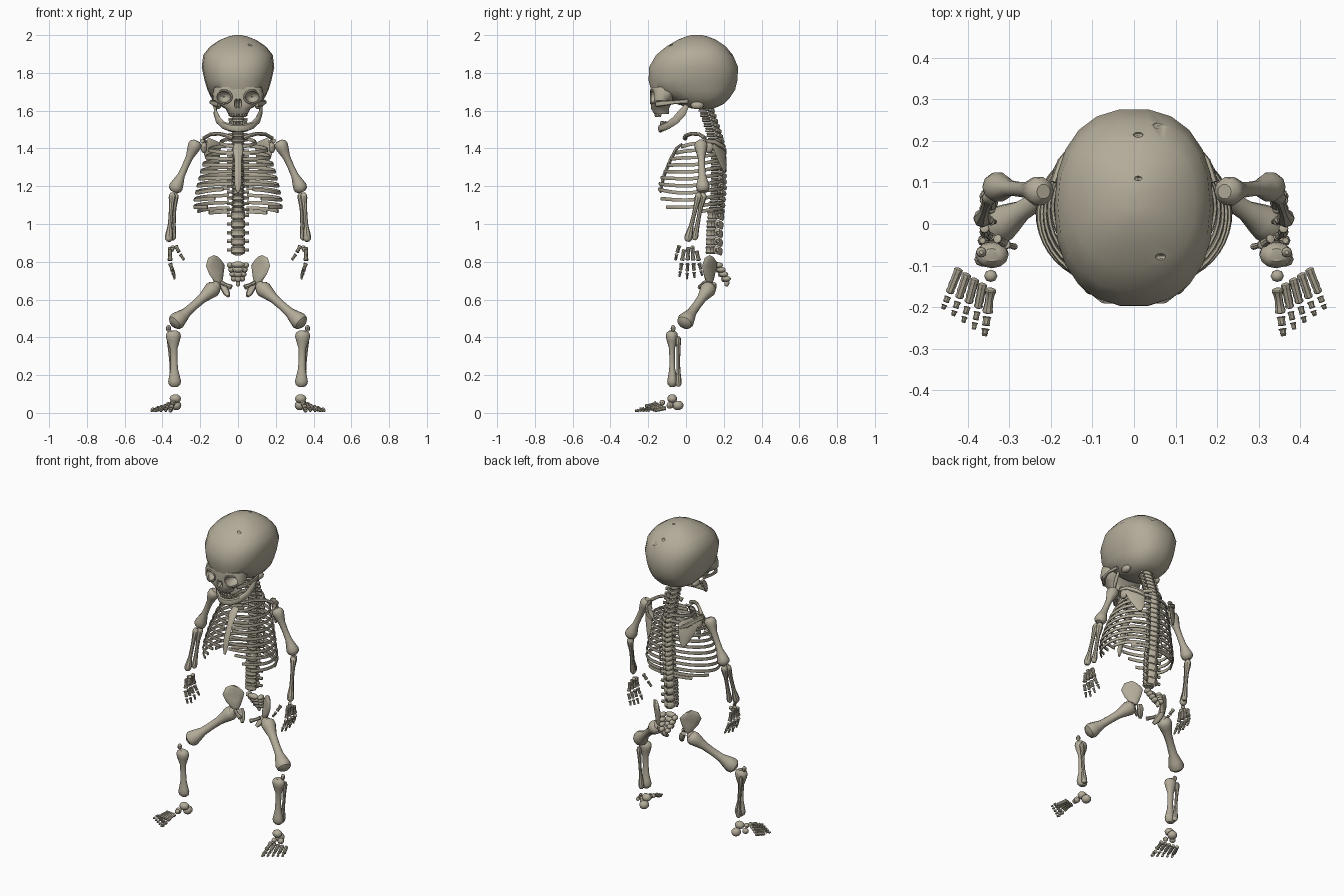
import bpy, bmesh, math
from mathutils import Vector as V

mat = bpy.data.materials.new("bone")
mat.diffuse_color = (0.45, 0.41, 0.32, 1)
SIDES = ((1, "left"), (-1, "right"))


def loft(name, rings):
    """Skin a list of equal-length vertex rings and cap both ends."""
    bm = bmesh.new()
    vs = [[bm.verts.new(p) for p in r] for r in rings]
    n = len(vs[0])
    for a, b in zip(vs, vs[1:]):
        for i in range(n):
            bm.faces.new((a[i], a[(i + 1) % n], b[(i + 1) % n], b[i]))
    bm.faces.new(vs[0])
    bm.faces.new(vs[-1])
    bmesh.ops.recalc_face_normals(bm, faces=bm.faces)
    me = bpy.data.meshes.new(name)
    bm.to_mesh(me)
    bm.free()
    me.materials.append(mat)
    ob = bpy.data.objects.new(name, me)
    bpy.context.collection.objects.link(ob)
    return ob


def tube(name, pts, radii, n=8, ref=(0, 0, 1), s=1):
    """Tube along pts; each radius is (across ref, along ref)."""
    pts = [V((p[0] * s, p[1], p[2])) for p in pts]
    ref = V((ref[0] * s, ref[1], ref[2]))
    rings = []
    for i, p in enumerate(pts):
        t = (pts[min(i + 1, len(pts) - 1)] - pts[max(i - 1, 0)]).normalized()
        u = t.cross(ref).normalized()
        w = u.cross(t)
        a, b = radii[i] if isinstance(radii, list) else radii
        rings.append([p + u * a * math.cos(k * math.tau / n) + w * b * math.sin(k * math.tau / n)
                      for k in range(n)])
    return loft(name, rings)


def bone(name, p0, p1, r0, rs, r1, n=10, s=1, flat=1.0):
    """Long bone: swollen ends on a slim shaft."""
    a, b = V(p0), V(p1)
    prof = [(0, r0 * .5), (.04, r0 * .9), (.1, r0), (.18, r0 * .85), (.32, rs * 1.1), (.5, rs),
            (.68, rs * 1.1), (.82, r1 * .85), (.9, r1), (.96, r1 * .9), (1, r1 * .5)]
    return tube(name, [a.lerp(b, t) for t, _ in prof], [(r, r * flat) for _, r in prof], n, (0, 1, 0.05), s)


def ball(name, c, r, s=1, n=12):
    """Ellipsoid."""
    rings = []
    for k in range(1, 8):
        f = math.pi * k / 8
        rings.append([(c[0] * s + r[0] * math.sin(f) * math.cos(a), c[1] + r[1] * math.sin(f) * math.sin(a),
                       c[2] - r[2] * math.cos(f) / math.cos(math.pi / 8))
                      for a in [math.tau * j / n for j in range(n)]])
    return loft(name, rings)


def shell(name, rows, n, e):
    """Stack of superellipse rings given as (z, front y, back y, half width)."""
    def sp(v):
        return math.copysign(abs(v) ** (2 / e), v)
    return loft(name, [[(h * sp(math.cos(a)), (f + b) / 2 + (b - f) / 2 * sp(math.sin(a)), z)
                        for a in [math.tau * j / n for j in range(n)]] for z, f, b, h in rows])


def interp(tab, z):
    for (z0, a), (z1, b) in zip(tab, tab[1:]):
        if z0 >= z >= z1:
            return a + (b - a) * (z0 - z) / (z0 - z1)
    return tab[-1][1]


def cut(targets, cutter):
    for t in targets:
        m = t.modifiers.new("hole", 'BOOLEAN')
        m.operation, m.object, m.solver = 'DIFFERENCE', cutter, 'EXACT'
        bpy.context.view_layer.objects.active = t
        bpy.ops.object.modifier_apply(modifier=m.name)
    bpy.data.objects.remove(cutter)


# skull: braincase and face, with eye sockets, nose opening and soft-spot dents
cranium = shell("cranium", [(1.612, .03, .15, .07), (1.635, -.05, .2, .112), (1.67, -.10, .235, .143),
                            (1.71, -.187, .262, .162), (1.76, -.2, .274, .177), (1.83, -.198, .278, .192),
                            (1.895, -.16, .25, .184), (1.94, -.105, .212, .148), (1.975, -.045, .16, .095),
                            (1.993, 0, .115, .05), (2.0, .03, .085, .015)], 22, 2.3)
face = shell("face", [(1.725, -.186, -.05, .125), (1.69, -.188, -.05, .135), (1.655, -.187, -.07, .132),
                      (1.632, -.187, -.08, .1), (1.61, -.185, -.09, .065), (1.582, -.168, -.09, .052)], 20, 2.6)
for s, side in SIDES:
    cut([cranium, face], ball("socket_cutter", (.075, -.18, 1.673), (.039, .075, .032), s))
    cut([face], ball("nose_cutter", (.009, -.19, 1.638), (.011, .04, .023), s))
    # raised eye socket rim, cheek arch and ear base
    rim = [(.075 + .041 * math.cos(a), -.186 + .035 * max(0, math.cos(a)), 1.673 + .034 * math.sin(a))
           for a in [math.tau * k / 16 for k in range(17)]]
    tube("socket_rim_" + side, rim, (.006, .006), 6, (0, 1, 0), s)
    tube("cheek_arch_" + side, [(.1, -.155, 1.635), (.13, -.12, 1.638), (.145, -.06, 1.645), (.135, .01, 1.65)],
         [(.012, .016), (.009, .014), (.006, .01), (.008, .012)], 8, s=s)
    ball("ear_base_" + side, (.11, .06, 1.628), (.022, .035, .02), s)
for x, y, z, r in [(.06, .24, 1.91, .017), (.01, .215, 1.935, .012), (.01, .11, 1.997, .01), (.065, -.08, 1.955, .015)]:
    cut([cranium], ball("dent_cutter", (x, y, z), (r, r * .6, r)))
# lower jaw and teeth
half = [(.122, .005, 1.628), (.12, -.02, 1.59), (.105, -.055, 1.55), (.075, -.095, 1.522), (.035, -.128, 1.508)]
tube("lower_jaw", half + [(0, -.135, 1.505)] + [(-x, y, z) for x, y, z in half[::-1]],
     [(.007, .012), (.008, .022), (.01, .022), (.012, .02), (.013, .02), (.014, .022),
      (.013, .02), (.012, .02), (.01, .022), (.008, .022), (.007, .012)], 8)
for k in range(7):
    a = math.radians(-60 + 20 * k)
    ball("upper_tooth", (.045 * math.sin(a), -.115 - .045 * math.cos(a), 1.58), (.008, .008, .014), n=6)
    ball("lower_tooth", (.048 * math.sin(a), -.085 - .045 * math.cos(a), 1.533), (.008, .008, .013), n=6)

# spine: body, arch, side and rear processes for every vertebra
axis = [(1.62, .085), (1.5, .125), (1.4, .152), (1.2, .153), (1.0, .135), (.86, .13), (.77, .15)]
z = 1.607
for i in range(24):
    h = .027 if i < 7 else .031 if i < 19 else .046
    y, r = interp(axis, z), (.034 if i < 7 else .03 if i < 19 else .038)
    tube("vertebra_body", [(0, y, z + h * k) for k in (.46, .3, 0, -.3, -.46)],
         [(r * q, r * .75 * q) for q in (.85, 1, .85, 1, .85)], 10, (0, 1, 0))
    for s, side in SIDES:
        tube("vertebra_arch_" + side, [(.022, y + .02, z + .004), (.03, y + .038, z), (.018, y + .05, z - .006), (0, y + .056, z - .01)],
             (.008, h * .45), 8, s=s)
        tube("side_process_" + side, [(.024, y + .03, z), (.056 if i > 6 else .048, y + .038, z)], (.008, .01), 6, s=s)
    z -= h
# sacrum and tail bone
for k in range(5):
    r = .036 - .006 * k
    ball("sacrum_segment", (0, .155 + .015 * k, .785 - .025 * k), (r, .02 - .002 * k, .016))
    for s, side in SIDES:
        if k < 4:
            ball("sacrum_wing_" + side, (.042 - .007 * k, .172 + .014 * k, .782 - .024 * k), (.017, .024, .014), s)
ball("tail_bone", (0, .218, .69), (.012, .012, .016))

# breastbone
tube("breastbone", [(0, -.02, 1.425), (0, -.05, 1.40), (0, -.082, 1.34), (0, -.115, 1.26), (0, -.13, 1.2), (0, -.135, 1.165)],
     [(.02, .006), (.027, .009), (.019, .009), (.02, .009), (.017, .008), (.006, .005)], 8, (0, 1, .3))

# ribs: front depth and half width follow height
front = [(1.43, -.02), (1.36, -.075), (1.25, -.128), (1.15, -.155), (1.07, -.14), (1.04, -.12)]
width = [(1.43, .09), (1.39, .155), (1.3, .19), (1.2, .215), (1.1, .236), (1.05, .215)]
for i in range(12):
    zs = 1.427 - .0375 * i if i < 10 else (1.06, 1.04)[i - 10]
    f, w = interp(front, zs), interp(width, zs)
    end = 174 if i < 7 else (163, 152, 139, 75, 42)[i - 7]
    ze = 1.41 - .033 * i if i < 7 else zs + (.02, .01, 0, 0, 0)[i - 7]
    pts = []
    for k in range(19):
        d = 9 + (end - 9) * k / 18
        a = math.radians(d)
        b = max(0, (d - 100) / 74)
        zz = zs + .025 * max(0, math.cos(a)) + (ze - zs) * b * b * (3 - 2 * b)
        pts.append((w * math.sin(a) ** .85, (.195 + f) / 2 + (.195 - f) / 2 * math.cos(a), zz))
    for s, side in SIDES:
        tube("rib_" + side, pts, (.0055, .0105), 6, s=s)

for s, side in SIDES:
    # collar bone and shoulder blade
    tube("collar_bone_" + side, [(.03, -.005, 1.455), (.06, 0, 1.468), (.1, .03, 1.478), (.145, .07, 1.475), (.18, .1, 1.455)],
         [(.013, .015), (.011, .011), (.01, .01), (.01, .01), (.014, .01)], 8, s=s)
    tube("shoulder_blade_" + side, [(.125, .205, 1.275), (.125, .2, 1.31), (.135, .185, 1.37), (.14, .17, 1.415), (.13, .175, 1.445)],
         [(.01, .005), (.03, .007), (.05, .008), (.06, .009), (.03, .006)], 10, (.6, 1, 0), s)
    tube("shoulder_ridge_" + side, [(.095, .21, 1.39), (.14, .195, 1.41), (.175, .15, 1.435), (.19, .1, 1.44)],
         [(.006, .008), (.008, .014), (.01, .013), (.012, .012)], 8, s=s)
    ball("shoulder_socket_" + side, (.18, .12, 1.405), (.017, .025, .028), s)
    # arm
    bone("upper_arm_" + side, (.218, .078, 1.44), (.34, .09, 1.17), .036, .018, .037, s=s)
    bone("forearm_outer_" + side, (.347, .07, 1.165), (.367, .008, .908), .018, .011, .022, 8, s)
    bone("forearm_inner_" + side, (.335, .092, 1.165), (.345, .045, .915), .021, .011, .017, 8, s)
    # hand: wrist pebbles, four fingers and a thumb
    for p in [(.35, .01, .865), (.345, .035, .875)]:
        ball("wrist_bone_" + side, p, (.012, .011, .011), s, 8)
    for k in range(4):
        y0, y1, d = -.01 + .022 * k, -.035 + .04 * k, .012 * abs(k - 1.2)
        a, b = V((.36, y0, .88 - d)), V((.335, y1, .705 + d))
        m = a.lerp(b, .5) + V((.012, 0, 0))
        bone("palm_bone_" + side, a, a.lerp(m, .82), .012, .009, .013, 8, s)
        bone("finger_bone_" + side, m, m.lerp(b, .5), .012, .008, .01, 8, s)
        bone("fingertip_" + side, m.lerp(b, .6), b, .010, .006, .006, 8, s)
    bone("thumb_base_" + side, (.33, -.035, .885), (.312, -.047, .85), .012, .009, .011, 8, s)
    bone("thumb_tip_" + side, (.307, -.05, .84), (.285, -.055, .81), .01, .007, .008, 8, s)
    # pelvis
    tube("hip_blade_" + side, [(.105, .125, .685), (.105, .125, .705), (.113, .125, .74), (.12, .125, .78), (.12, .13, .81), (.115, .135, .828)],
         [(.018, .012), (.03, .018), (.05, .013), (.064, .011), (.05, .012), (.02, .008)], 12, (.8, 1, 0), s)
    tube("seat_bone_" + side, [(.085, .15, .685), (.075, .145, .665), (.06, .13, .635), (.05, .115, .618)],
         [(.015, .013), (.02, .017), (.018, .015), (.01, .009)], 8, (0, 1, 0), s)
    tube("pubic_bone_" + side, [(.088, .1, .69), (.065, .085, .678), (.035, .075, .665)],
         [(.012, .012), (.01, .01), (.014, .014)], 8, s=s)
    # leg
    bone("thigh_" + side, (.115, .13, .672), (.345, -.015, .468), .043, .023, .046, 12, s)
    ball("thigh_head_" + side, (.12, .115, .665), (.028, .03, .03), s)
    ball("kneecap_" + side, (.368, -.068, .447), (.013, .013, .017), s, 8)
    bone("shin_" + side, (.343, -.075, .435), (.335, -.072, .138), .04, .018, .034, 12, s, .8)
    bone("outer_shin_" + side, (.365, -.04, .405), (.345, -.04, .14), .014, .009, .017, 8, s)
    # foot: heel, ankle, midfoot pebbles, five toe rays turned outward
    ball("heel_bone_" + side, (.328, -.043, .04), (.028, .03, .024), s)
    ball("ankle_bone_" + side, (.332, -.073, .075), (.03, .026, .022), s)
    ball("midfoot_bone_" + side, (.365, -.085, .04), (.02, .018, .017), s, 8)
    ball("inner_midfoot_bone_" + side, (.345, -.125, .055), (.016, .015, .014), s, 8)
    for k in range(5):
        a = V((.345 + .019 * k, -.155 + .012 * k, .05 - .006 * k))
        b = a + V((.008 + .004 * k, -.06, -.018 + .001 * k))
        d = (b - a).normalized()
        bone("foot_ray_" + side, a, b, .015 if k == 0 else .012, .01, .014 if k == 0 else .011, 8, s)
        r = .012 if k == 0 else .009
        c = b + d * .008
        c.z = .02
        e = c + V((d.x, d.y, 0)) * (.024 - .002 * k)
        bone("toe_bone_" + side, c, e, r, r * .75, r * .9, 8, s)
        g = e + V((d.x, d.y, 0)) * .006
        g.z = .012
        bone("toe_tip_" + side, g, g + V((d.x, d.y, -.004)) * (.02 - .002 * k), r * .9, r * .6, r * .6, 8, s)

# smooth shading with crisp edges
for ob in bpy.data.objects:
    ob.select_set(True)
bpy.context.view_layer.objects.active = cranium
bpy.ops.object.shade_smooth_by_angle(angle=math.radians(40))
